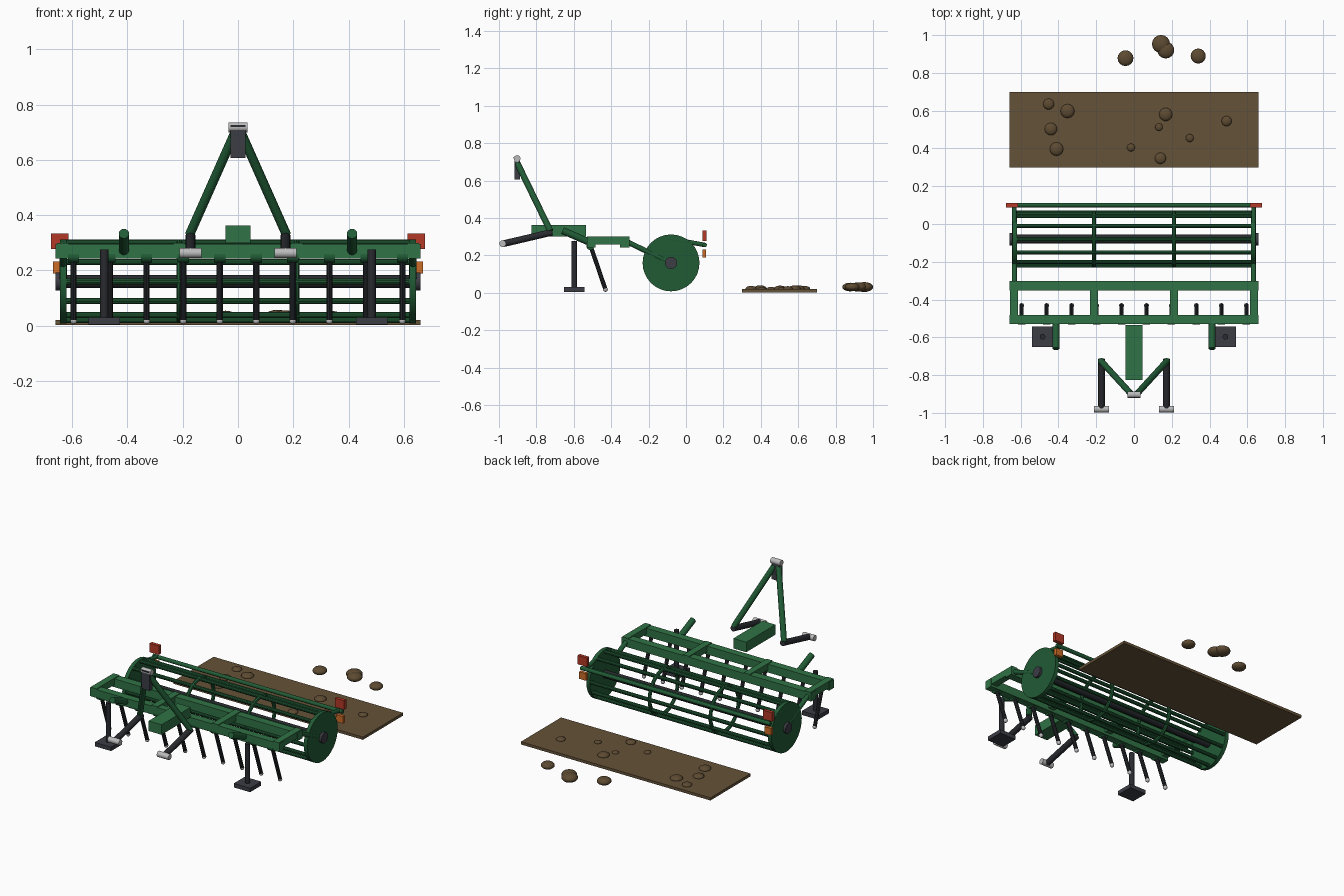
import bpy, bmesh, math
from mathutils import Vector, Matrix

if "Cube" in bpy.data.objects:
    bpy.data.objects.remove(bpy.data.objects["Cube"])


def mat(name, rgb):
    m = bpy.data.materials.new(name)
    m.diffuse_color = (*rgb, 1)
    m.use_nodes = True
    m.node_tree.nodes["Principled BSDF"].inputs["Base Color"].default_value = m.diffuse_color
    return m


GREEN = mat("frame green", (0.03, 0.17, 0.06))
DEEP = mat("roller green", (0.015, 0.105, 0.036))
DARK = mat("dark steel", (0.022, 0.024, 0.029))
SLATE = mat("slate grey", (0.045, 0.047, 0.06))
LIGHT = mat("light steel", (0.5, 0.5, 0.5))
RED = mat("red reflector", (0.45, 0.04, 0.02))
ORANGE = mat("orange lamp", (0.6, 0.15, 0.02))
SOIL = mat("soil brown", (0.13, 0.085, 0.04))
CLOD = mat("clod brown", (0.11, 0.07, 0.032))


def finish(name, bm, material):
    me = bpy.data.meshes.new(name)
    bm.to_mesh(me)
    bm.free()
    me.materials.append(material)
    for p in me.polygons:
        p.use_smooth = True
    me.set_sharp_from_angle(angle=math.radians(35))
    ob = bpy.data.objects.new(name, me)
    bpy.context.collection.objects.link(ob)
    return ob


def box(name, lo, hi, material):
    lo, hi = Vector(lo), Vector(hi)
    bm = bmesh.new()
    bmesh.ops.create_cube(bm, size=1, matrix=Matrix.Translation((lo + hi) / 2)
                          @ Matrix.Diagonal((*(hi - lo), 1)))
    return finish(name, bm, material)


def tube(name, a, b, r, material, seg=14):
    a, b = Vector(a), Vector(b)
    d = b - a
    bm = bmesh.new()
    bmesh.ops.create_cone(bm, cap_ends=True, segments=seg, radius1=r, radius2=r, depth=d.length,
                          matrix=Matrix.Translation((a + b) / 2)
                          @ d.to_track_quat('Z', 'Y').to_matrix().to_4x4())
    return finish(name, bm, material)


def ball(name, c, size, material, u=16, v=10):
    bm = bmesh.new()
    bmesh.ops.create_uvsphere(bm, u_segments=u, v_segments=v, radius=1,
                              matrix=Matrix.Translation(c) @ Matrix.Diagonal((*size, 1)))
    return finish(name, bm, material)


def ring(name, x, y, z, R, r, material, n=32, k=8):
    bm = bmesh.new()
    rows = []
    for i in range(n):
        a = 2 * math.pi * i / n
        row = []
        for j in range(k):
            b = 2 * math.pi * j / k
            q = R + r * math.cos(b)
            row.append(bm.verts.new((x + r * math.sin(b), y + q * math.cos(a), z + q * math.sin(a))))
        rows.append(row)
    for i in range(n):
        p, q = rows[i], rows[(i + 1) % n]
        for j in range(k):
            bm.faces.new((p[j], q[j], q[(j + 1) % k], p[(j + 1) % k]))
    bmesh.ops.recalc_face_normals(bm, faces=bm.faces)
    return finish(name, bm, material)


# Cage roller: shaft, bars, inner rings
RY, RZ = -0.08, 0.16
tube("roller_shaft", (-0.65, RY, RZ), (0.65, RY, RZ), 0.024, DARK)
for i in range(12):
    a = math.pi * i / 6
    y, z = RY + 0.14 * math.cos(a), RZ + 0.14 * math.sin(a)
    tube("roller_bar", (-0.63, y, z), (0.63, y, z), 0.011, DEEP, 10)

# Main frame beams
box("front_beam", (-0.66, -0.53, 0.243), (0.66, -0.483, 0.295), GREEN)
box("rear_beam", (-0.66, -0.352, 0.243), (0.66, -0.302, 0.295), GREEN)
box("drawbar_box", (-0.045, -0.825, 0.3), (0.045, -0.535, 0.363), GREEN)
tube("light_bar", (-0.66, 0.1, 0.256), (0.66, 0.1, 0.256), 0.012, DEEP)

for s in (-1, 1):
    # Roller ends and frame cross members
    tube("roller_disc", (s * 0.62, RY, RZ), (s * 0.644, RY, RZ), 0.152, DEEP, 32)
    tube("roller_hub", (s * 0.63, RY, RZ), (s * 0.66, RY, RZ), 0.033, SLATE, 16)
    ring("roller_ring", s * 0.212, RY, RZ, 0.14, 0.011, DEEP)
    for x in (0.212, 0.635):
        box("cross_member", (s * x - 0.021, -0.53, 0.258), (s * x + 0.021, -0.302, 0.3), GREEN)
    tube("roller_arm", (s * 0.633, -0.32, 0.275), (s * 0.633, RY, RZ), 0.014, DEEP)
    tube("light_arm", (s * 0.633, -0.1, 0.292), (s * 0.633, 0.1, 0.256), 0.012, DEEP)

    # Rear reflectors and lamps
    box("red_reflector", (s * 0.645 - 0.032, 0.088, 0.278), (s * 0.645 + 0.032, 0.11, 0.334), RED)
    box("orange_lamp", (s * 0.645 - 0.024, 0.088, 0.188), (s * 0.645 + 0.024, 0.108, 0.232), ORANGE)

    # Parking stands
    box("stand_foot", (s * 0.484 - 0.057, -0.652, 0.005), (s * 0.484 + 0.057, -0.542, 0.03), SLATE)
    tube("stand_leg", (s * 0.484, -0.597, 0.02), (s * 0.484, -0.597, 0.276), 0.015, DARK)

    # Forward stubs on the beam
    tube("front_stub", (s * 0.413, -0.52, 0.272), (s * 0.413, -0.66, 0.333), 0.019, DEEP)

    # Three point hitch
    tube("hitch_strut", (s * 0.175, -0.725, 0.33), (s * 0.015, -0.9, 0.69), 0.017, DEEP)
    tube("lower_link", (s * 0.172, -0.715, 0.324), (s * 0.172, -0.975, 0.263), 0.018, DARK)
    tube("link_pin", (s * 0.172 - 0.04, -0.98, 0.263), (s * 0.172 + 0.04, -0.98, 0.263), 0.018, LIGHT)

    # Spring tines with clamps and tips
    for i in range(5):
        x = s * (0.066 + i * 0.1322)
        tube("tine_clamp", (x - 0.02, -0.512, 0.25), (x + 0.02, -0.512, 0.25), 0.021, DEEP)
        tube("tine", (x, -0.508, 0.245), (x, -0.432, 0.022), 0.0115, DARK, 10)
        ball("tine_tip", (x, -0.431, 0.018), (0.013,) * 3, LIGHT, 10, 6)

# Hitch top
box("hitch_plate", (-0.028, -0.918, 0.607), (0.028, -0.888, 0.712), SLATE)
tube("top_pin", (-0.034, -0.903, 0.718), (0.034, -0.903, 0.718), 0.018, LIGHT)
box("top_pin_slot", (-0.028, -0.922, 0.719), (0.028, -0.91, 0.727), DARK)

# Soil patch with clods
box("soil_patch", (-0.66, 0.3, 0.003), (0.66, 0.7, 0.02), SOIL)
for x, y, r in ((-0.452, 0.635, 0.029), (-0.352, 0.598, 0.037), (-0.44, 0.503, 0.033),
                (-0.41, 0.397, 0.036), (0.168, 0.58, 0.035), (0.132, 0.513, 0.02),
                (0.49, 0.545, 0.027), (0.295, 0.455, 0.021), (0.14, 0.348, 0.03),
                (-0.016, 0.405, 0.021)):
    ball("soil_clod", (x, y, 0.022), (r, r, r * 0.5), CLOD)
for x, y, r in ((-0.045, 0.878, 0.042), (0.143, 0.953, 0.048), (0.168, 0.921, 0.045),
                (0.34, 0.889, 0.04)):
    ball("loose_clod", (x, y, 0.031), (r, r, r * 0.55), CLOD)
